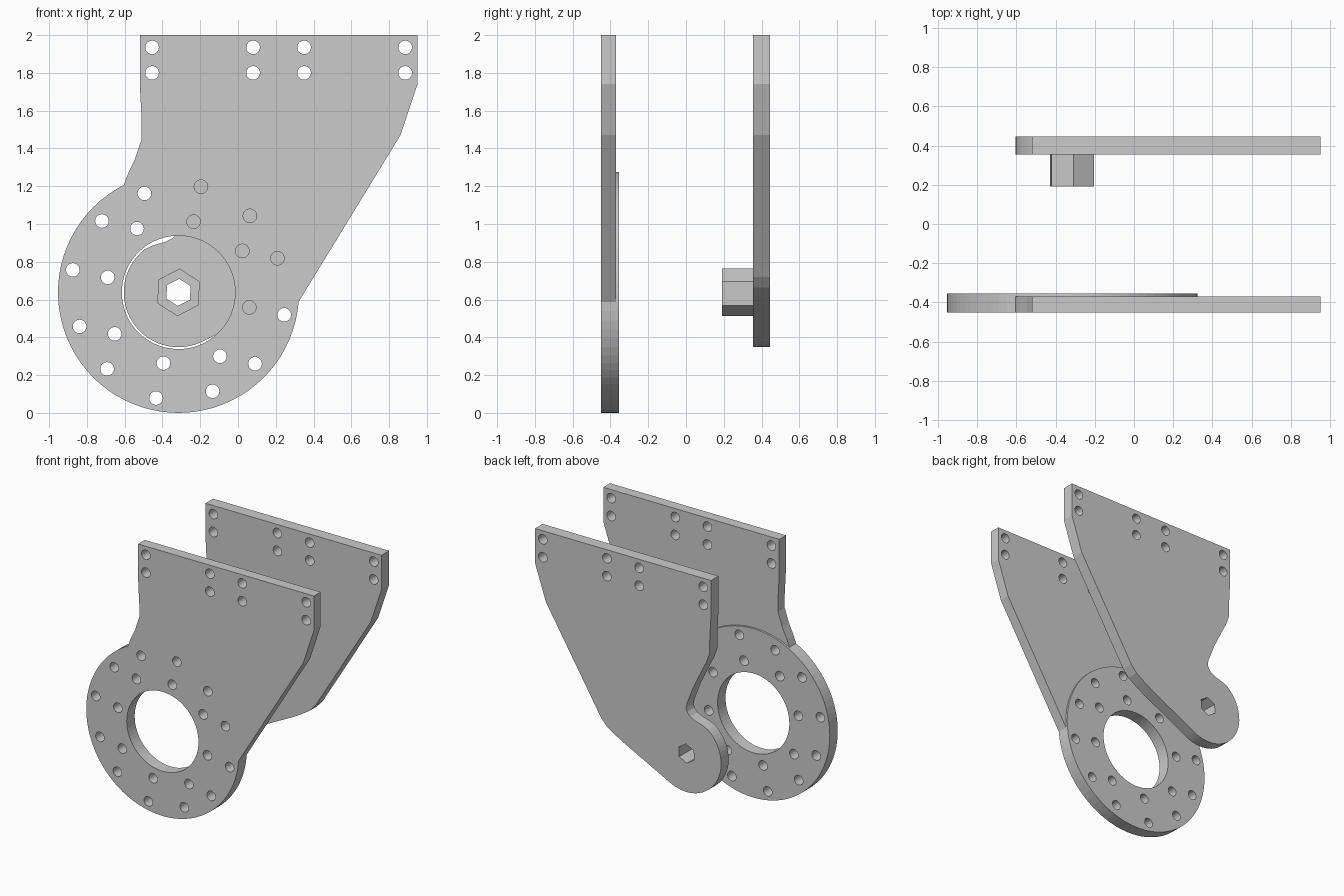
import bpy, bmesh
from math import cos, sin, radians

if "Cube" in bpy.data.objects:
    bpy.data.objects.remove(bpy.data.objects["Cube"])

C = (-0.315, 0.638)          # shared pivot axis of both plates (x, z)


def pt(a, r, c=C):
    return (c[0] + r * cos(radians(a)), c[1] + r * sin(radians(a)))


def ring(c, r, n, start=0.0):
    return [pt(start + 360 * i / n, r, c) for i in range(n)]


def cap(bm, loops, y):
    """Flat face at depth y: first loop is the outline, the others are holes."""
    edges = []
    for loop in loops:
        vs = [bm.verts.new((x, y, z)) for x, z in loop]
        edges += [bm.edges.new((vs[i - 1], vs[i])) for i in range(len(vs))]
    bmesh.ops.triangle_fill(bm, edges=edges, use_beauty=True, normal=(0, 1, 0))


def wall(bm, loop, y0, y1):
    a = [bm.verts.new((x, y0, z)) for x, z in loop]
    b = [bm.verts.new((x, y1, z)) for x, z in loop]
    for i in range(len(loop)):
        bm.faces.new((a[i - 1], a[i], b[i], b[i - 1]))


def finish(bm, name):
    bmesh.ops.remove_doubles(bm, verts=bm.verts[:], dist=0.0005)
    bmesh.ops.recalc_face_normals(bm, faces=bm.faces[:])
    me = bpy.data.meshes.new(name)
    bm.to_mesh(me)
    bm.free()
    ob = bpy.data.objects.new(name, me)
    bpy.context.collection.objects.link(ob)


# Bolt holes along the top edge, shared by both plates
R = 0.036
top_holes = [ring((x, z), R, 24) for x in (-0.455, 0.08, 0.35, 0.885)
             for z in (1.935, 1.80)]

# Front plate with raised flange disc, bore and two rings of bolt holes
STEP = 4.5
DISC = 0.638
right_top = [(-0.52, 2.0), (0.95, 2.0), (0.95, 1.74), (0.86, 1.47)]
left_edge = [(-0.585, 1.26), (-0.545, 1.345), (-0.51, 1.45),
             (-0.51, 1.55), (-0.52, 1.74)]
lower_arc = [pt(-STEP * i, DISC) for i in range(1, 55)]     # -4.5 down to 117
upper_arc = [pt(STEP * i, DISC) for i in range(-1, 27)]     # -4.5 up to 117
outline = right_top + lower_arc + left_edge
disc = ring(C, DISC, 80)
bore = ring(C, 0.30, 64)
disc_holes = [bore]
for q in range(4):
    base = -12 + 90 * q
    for da, r in ((0, 0.572), (31, 0.554), (59, 0.554), (0, 0.383), (45, 0.403)):
        disc_holes.append(ring(pt(base + da, r), R, 24))

Y0, Y1, Y2 = -0.45, -0.37, -0.355
bm = bmesh.new()
cap(bm, [outline] + top_holes + disc_holes, Y0)
cap(bm, [right_top + upper_arc + left_edge] + top_holes, Y1)
cap(bm, [disc] + disc_holes, Y2)
wall(bm, outline, Y0, Y1)
wall(bm, disc, Y1, Y2)
for h in top_holes:
    wall(bm, h, Y0, Y1)
for h in disc_holes:
    wall(bm, h, Y0, Y2)
finish(bm, "front_flange_plate")

# Rear plate with rounded foot, hex boss and hex socket through it
foot = [pt(-64 - 6 * i, 0.29) for i in range(29)]           # round to 128 deg
outline = (right_top
           + [(0.43, 0.77), (0.40, 0.72), (0.35, 0.665), (0.28, 0.62), (0.21, 0.58)]
           + foot
           + [(-0.45, 0.887), (-0.386, 0.905), (-0.345, 0.925), (-0.32, 0.955),
              (-0.312, 0.985), (-0.32, 1.02), (-0.375, 1.16), (-0.44, 1.29),
              (-0.485, 1.38)]
           + left_edge[2:])
boss = ring(C, 0.126, 6, 27)
socket = ring(C, 0.072, 6, 27)
Y0, Y1, Y2 = 0.19, 0.355, 0.445
bm = bmesh.new()
cap(bm, [outline, socket] + top_holes, Y2)
cap(bm, [outline, boss] + top_holes, Y1)
cap(bm, [boss, socket], Y0)
wall(bm, outline, Y1, Y2)
wall(bm, boss, Y0, Y1)
wall(bm, socket, Y0, Y2)
for h in top_holes:
    wall(bm, h, Y1, Y2)
finish(bm, "rear_plate_with_hex_boss")
